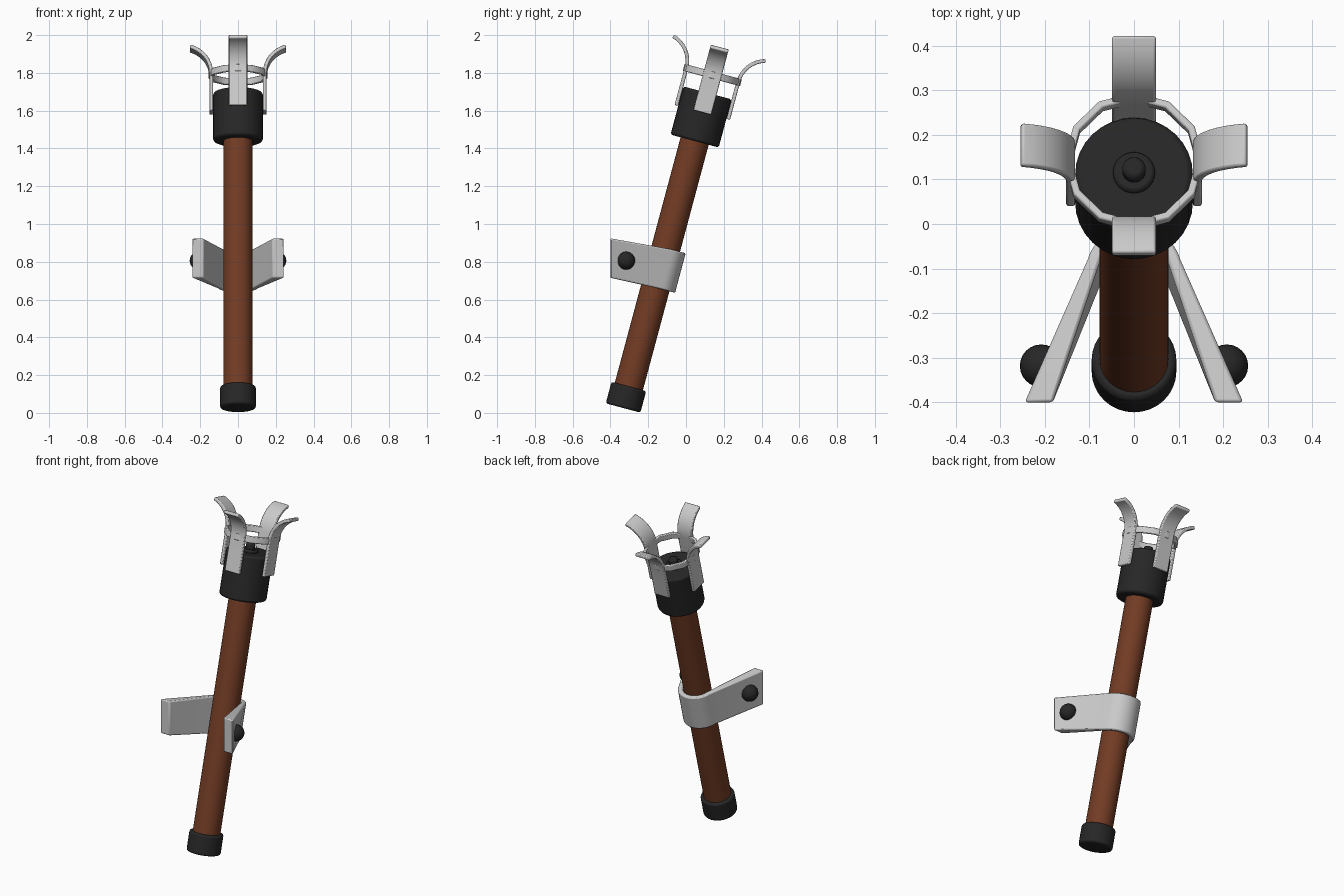
import bpy, bmesh, math
from mathutils import Matrix, Vector

if "Cube" in bpy.data.objects:
    bpy.data.objects.remove(bpy.data.objects["Cube"])

TILT = Matrix.Translation((0, -0.333, 0.026)) @ Matrix.Rotation(math.radians(-15), 4, 'X')


def material(name, color):
    m = bpy.data.materials.new(name)
    m.diffuse_color = color
    m.use_nodes = True
    m.node_tree.nodes["Principled BSDF"].inputs["Base Color"].default_value = m.diffuse_color
    return m


WOOD = material("wood", (0.17, 0.045, 0.018, 1))
BLACK = material("black_iron", (0.02, 0.02, 0.02, 1))


def finish(name, bm, mat=None, bevel=0, matrix=TILT):
    bmesh.ops.recalc_face_normals(bm, faces=bm.faces)
    me = bpy.data.meshes.new(name)
    bm.to_mesh(me)
    bm.free()
    ob = bpy.data.objects.new(name, me)
    bpy.context.collection.objects.link(ob)
    ob.matrix_world = matrix
    if mat:
        me.materials.append(mat)
    if bevel:
        b = ob.modifiers.new("bevel", 'BEVEL')
        b.width, b.segments, b.limit_method = bevel, 2, 'ANGLE'
        b.angle_limit = math.radians(40)
    bpy.ops.object.select_all(action='DESELECT')
    bpy.context.view_layer.objects.active = ob
    ob.select_set(True)
    bpy.ops.object.shade_smooth_by_angle(angle=math.radians(40))
    return ob


def rod(name, r, z0, z1, mat, bevel=0):
    bm = bmesh.new()
    bmesh.ops.create_cone(bm, cap_ends=True, segments=32, radius1=r, radius2=r, depth=z1 - z0,
                          matrix=Matrix.Translation((0, 0, (z0 + z1) / 2)))
    return finish(name, bm, mat, bevel)


def loft(sections, closed=False):
    """Join equal-length cross-section loops into one solid."""
    bm = bmesh.new()
    rings = [[bm.verts.new(p) for p in s] for s in sections]
    n = len(rings[0])
    for i in range(len(rings) - (0 if closed else 1)):
        a, b = rings[i], rings[(i + 1) % len(rings)]
        for j in range(n):
            k = (j + 1) % n
            bm.faces.new((a[j], a[k], b[k], b[j]))
    if not closed:
        bm.faces.new(rings[0])
        bm.faces.new(rings[-1])
    return bm


# Handle, end cap, head and the stud on top
rod("handle", 0.077, 0.05, 1.50, WOOD)
rod("bottom_cap", 0.095, 0.0, 0.118, BLACK, 0.01)
rod("head_cup", 0.132, 1.463, 1.727, BLACK, 0.012)
rod("stud_base", 0.047, 1.72, 1.742, BLACK, 0.008)
rod("stud", 0.026, 1.735, 1.778, BLACK, 0.01)

# Four flared prongs
path = [(0.142, 1.62, 0), (0.142, 1.72, 0)]
R = 0.15
for i in range(9):
    a = math.radians(75 * i / 8)
    path.append((0.142 + R * (1 - math.cos(a)), 1.825 + R * math.sin(a), a))
for k, side in enumerate(("right", "back", "left", "front")):
    secs = []
    for r, z, a in path:
        n = Vector((math.cos(a), 0, -math.sin(a))) * 0.01
        c = Vector((r, 0, z))
        w = Vector((0, 0.049, 0))
        secs.append([c - n - w, c + n - w, c + n + w, c - n + w])
    bm = loft(secs)
    bmesh.ops.rotate(bm, verts=bm.verts, cent=(0, 0, 0), matrix=Matrix.Rotation(k * math.pi / 2, 3, 'Z'))
    finish(side + "_prong", bm, None, 0.005)

# Twelve-sided band tying the prongs together
secs = []
for i in range(12):
    a = i * math.pi / 6
    secs.append([(r * math.cos(a), r * math.sin(a), z)
                 for r, z in ((0.14, 1.806), (0.157, 1.806), (0.157, 1.844), (0.14, 1.844))])
finish("prong_band", loft(secs, closed=True), None, 0.004)

# Wall bracket: strap round the handle, arms ending flush on the wall plane y = -0.4
WALL = -0.4


def wall_point(x, z):
    p = TILT.inverted() @ Vector((x, WALL, z))
    return p


Z0, Z1 = 0.66, 0.877
arc = []
for i in range(17):
    a = math.radians(15 + 150 * i / 16)
    c, s = math.cos(a), math.sin(a)
    arc.append([(0.08 * c, 0.08 * s, Z0), (0.108 * c, 0.108 * s, Z0),
                (0.108 * c, 0.108 * s, Z1), (0.08 * c, 0.08 * s, Z1)])


def arm_end(s):
    return [wall_point(s * x, z) for x, z in ((0.182, 0.715), (0.245, 0.715), (0.245, 0.924), (0.182, 0.924))]


finish("wall_bracket", loft([arm_end(1)] + arc + [arm_end(-1)]), None, 0.007)

# Round bolt heads on the arms
for s, side in ((1, "right"), (-1, "left")):
    bm = bmesh.new()
    bmesh.ops.create_uvsphere(bm, u_segments=24, v_segments=12, radius=0.048)
    finish(side + "_bolt", bm, BLACK, 0, Matrix.Translation((s * 0.208, -0.318, 0.806)))
